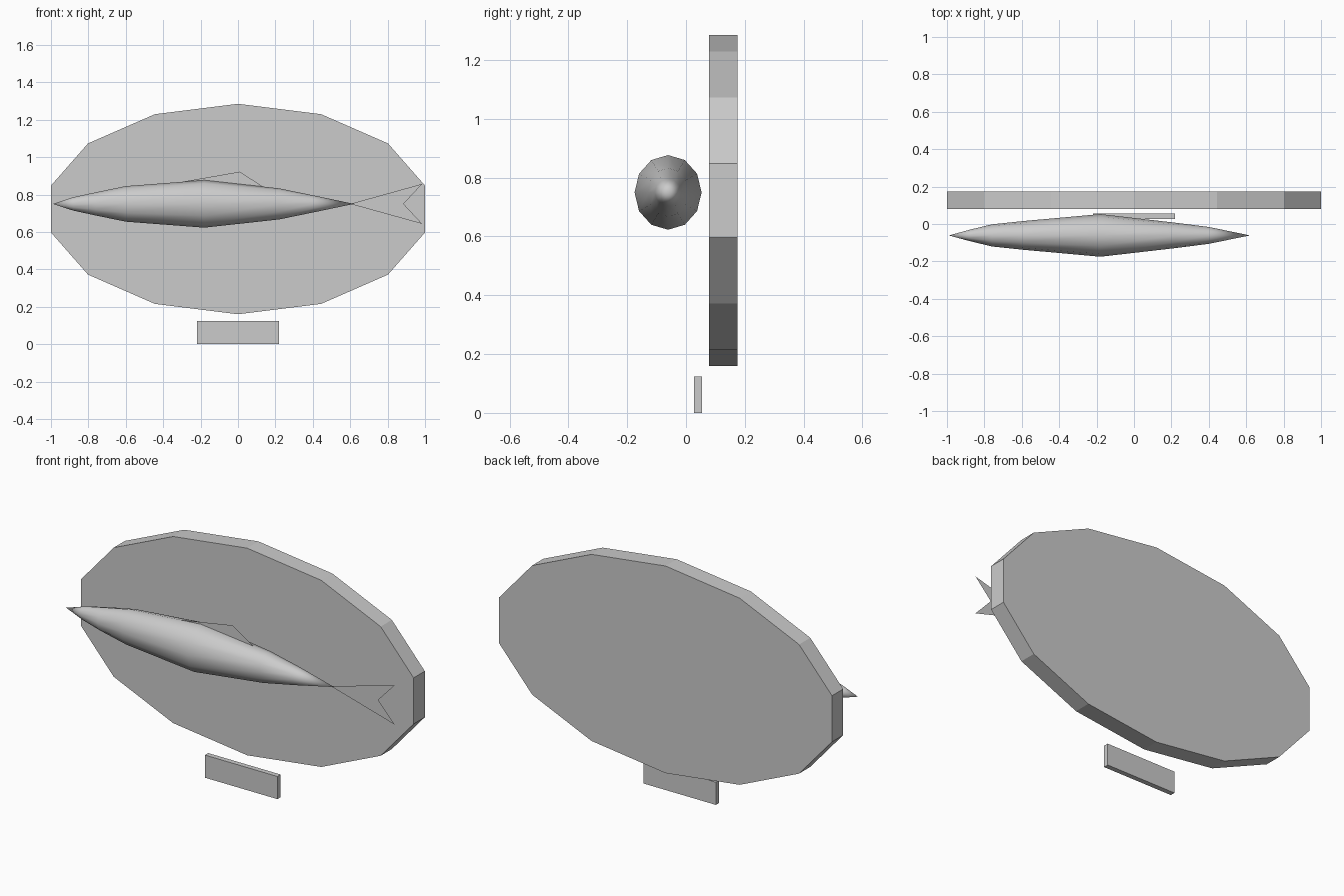
import bpy, bmesh, math

if "Cube" in bpy.data.objects:
    bpy.data.objects.remove(bpy.data.objects["Cube"])


def make(name, verts, faces):
    me = bpy.data.meshes.new(name)
    bm = bmesh.new()
    vs = [bm.verts.new(v) for v in verts]
    for f in faces:
        bm.faces.new([vs[i] for i in f])
    bmesh.ops.recalc_face_normals(bm, faces=bm.faces)
    bm.to_mesh(me)
    bm.free()
    ob = bpy.data.objects.new(name, me)
    bpy.context.collection.objects.link(ob)
    return ob


def slab(name, outline, y0, y1):
    """Extrude an x-z outline between two depths."""
    n = len(outline)
    verts = [(x, y, z) for y in (y0, y1) for x, z in outline]
    faces = [range(n), range(n, 2 * n)]
    faces += [(i, (i + 1) % n, n + (i + 1) % n, n + i) for i in range(n)]
    return make(name, verts, faces)


FISH_Y, FISH_Z = -0.061, 0.75

# Oval 14-sided mounting board
oval = [(1.0257 * math.sin(math.tau * i / 14),
         0.7225 + 0.5625 * math.cos(math.tau * i / 14)) for i in range(14)]
slab("mounting_board", oval, 0.079, 0.175)

# Name plate below the board
slab("plate", [(-0.218, 0), (0.218, 0), (0.218, 0.123), (-0.218, 0.123)],
     0.027, 0.055)

# Fish body: elliptical rings (x, half width, half height) between two tips
rings = [(-0.88, 0.030, 0.036), (-0.76, 0.059, 0.062), (-0.6, 0.076, 0.095),
         (-0.18, 0.114, 0.127), (0.22, 0.068, 0.083), (0.4, 0.045, 0.046)]
N = 12
verts = [(x, FISH_Y + w * math.sin(math.tau * i / N),
          FISH_Z + h * math.cos(math.tau * i / N))
         for x, w, h in rings for i in range(N)]
nose, end = len(verts), len(verts) + 1
verts += [(-0.99, FISH_Y, FISH_Z), (0.62, FISH_Y, FISH_Z)]
faces = []
last = (len(rings) - 1) * N
for i in range(N):
    j = (i + 1) % N
    faces += [(nose, j, i), (end, last + i, last + j)]
    faces += [(k + i, k + j, k + N + j, k + N + i) for k in range(0, last, N)]
body = make("fish_body", verts, faces)
for p in body.data.polygons:
    p.use_smooth = True

# Paper-thin tail and back fins
for name, pts in (
        ("tail_fin", [(0.6, 0.75), (0.985, 0.643), (0.885, 0.75), (0.985, 0.857)]),
        ("back_fin", [(-0.3, 0.868), (-0.18, 0.86), (0.14, 0.838), (0.01, 0.922)])):
    make(name, [(x, FISH_Y, z) for x, z in pts], [(0, 1, 2), (0, 2, 3)])
